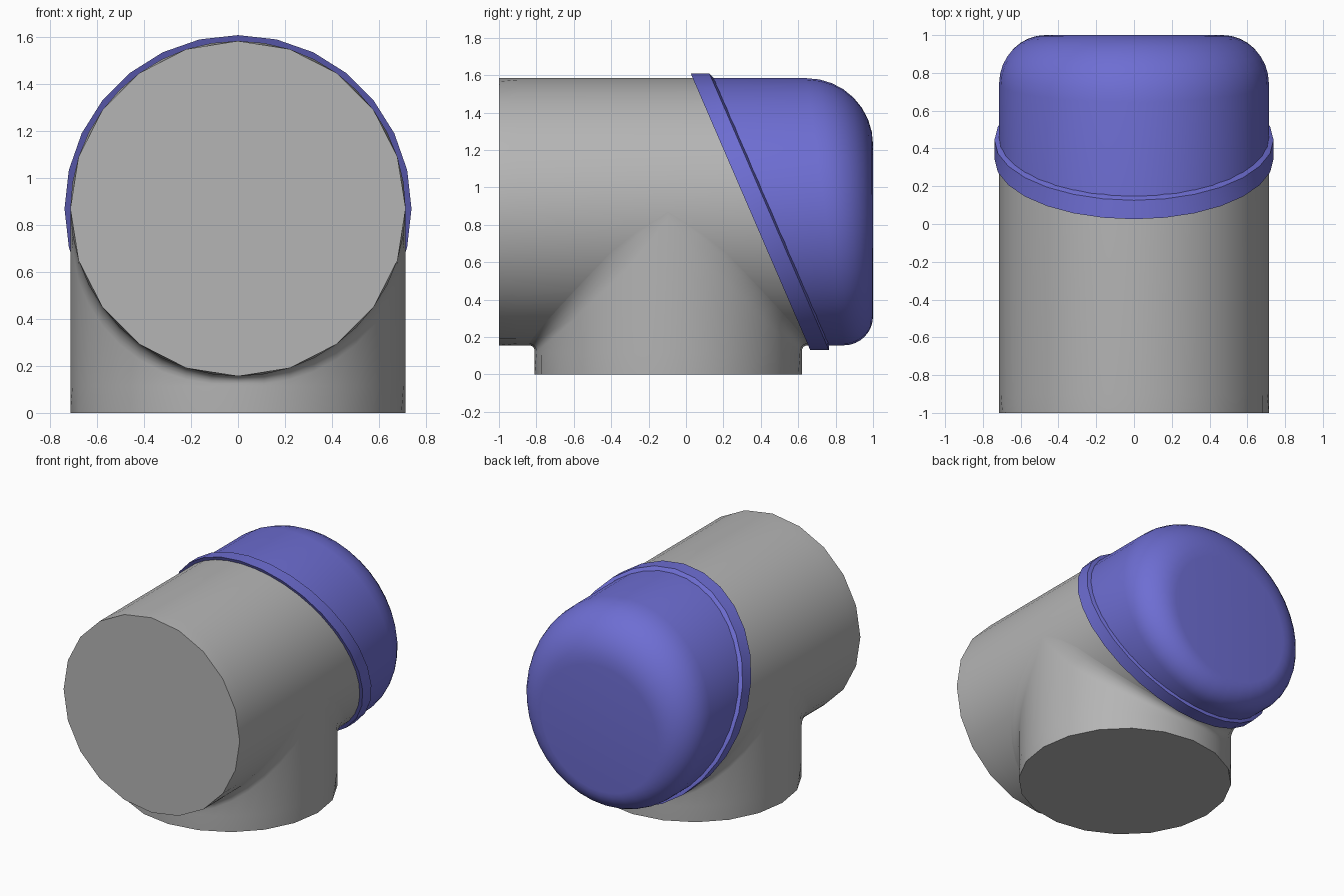
import bpy, bmesh, math

if "Cube" in bpy.data.objects:
    bpy.data.objects.remove(bpy.data.objects["Cube"], do_unlink=True)

R, ZC, YB = 0.714, 0.87, -0.095      # pipe radius, pipe axis height, branch axis
SIDES = 40
SLOPE = 0.432                        # slant of the cap joint


def material(name, rgb):
    m = bpy.data.materials.new(name)
    m.use_nodes = True
    m.diffuse_color = (*rgb, 1)
    m.node_tree.nodes["Principled BSDF"].inputs["Base Color"].default_value = (*rgb, 1)
    return m


grey = material("pipe grey", (0.46, 0.46, 0.46))
blue = material("cap blue", (0.155, 0.155, 0.65))


def loft(name, rings, mat, caps=True, loop=False):
    """Skin a list of equal-length rings of points."""
    bm = bmesh.new()
    rows = [[bm.verts.new(p) for p in ring] for ring in rings]
    n = len(rows[0])
    pairs = list(zip(rows, rows[1:])) + ([(rows[-1], rows[0])] if loop else [])
    for a, b in pairs:
        for i in range(n):
            j = (i + 1) % n
            bm.faces.new((a[i], a[j], b[j], b[i]))
    if caps:
        bm.faces.new(rows[0])
        bm.faces.new(rows[-1])
    bmesh.ops.recalc_face_normals(bm, faces=bm.faces)
    me = bpy.data.meshes.new(name)
    bm.to_mesh(me)
    bm.free()
    me.materials.append(mat)
    ob = bpy.data.objects.new(name, me)
    bpy.context.collection.objects.link(ob)
    bpy.ops.object.select_all(action='DESELECT')
    ob.select_set(True)
    bpy.context.view_layer.objects.active = ob
    bpy.ops.object.shade_smooth_by_angle(angle=math.radians(35))
    return ob


def angles(n):
    return [2 * math.pi * i / n + math.pi / 2 for i in range(n)]


def chord(i):
    """Flatten every second point so an end ring has half as many sides."""
    return math.cos(math.pi / 20) if i % 2 else 1.0


def joint_y(z, offset):
    """Slanted plane where the cap meets the pipe."""
    return 0.025 + offset + (1.61 - z) * SLOPE


def slanted_ring(r, offset, n):
    pts = []
    for a in angles(n):
        z = ZC + r * math.sin(a)
        pts.append((r * math.cos(a), joint_y(z, offset), z))
    return pts


# Horizontal pipe: coarse open end, round body, slanted back end inside the cap
front = [(R * chord(i) * math.cos(a), -1.0, ZC + R * chord(i) * math.sin(a))
         for i, a in enumerate(angles(SIDES))]
body = [(R * math.cos(a), -0.9, ZC + R * math.sin(a)) for a in angles(SIDES)]
loft("main_pipe", [front, body, slanted_ring(R, 0.05, SIDES)], grey)

# Vertical branch: follows the underside of the pipe with a small fillet
STEPS = 5
rings = [[] for _ in range(STEPS + 3)]
for i, a in enumerate(angles(SIDES)):
    c, s = math.cos(a), math.sin(a)
    x, y, zi = R * c, R * s, ZC - R * abs(s)
    side = 0 if abs(s) < 1e-6 else math.copysign(1, s)
    f = min(0.03 + 0.06 * abs(c), 0.03 + 0.2 * abs(s))
    k = chord(i)
    rings[0].append((x * k, YB + y * k, 0))
    rings[1].append((x, YB + y, min(0.115, zi - f - 0.005)))
    for t in range(STEPS + 1):
        u = math.pi / 2 * t / STEPS
        rings[2 + t].append((x, YB + y + side * f * (1 - math.cos(u)),
                             zi - f + f * math.sin(u)))
loft("branch_pipe", rings, grey)

# Raised slanted rim of the cap
rim = [slanted_ring(r, o, 28) for r, o in
       ((0.695, 0.0), (0.739, 0.0), (0.739, 0.10), (0.708, 0.115), (0.69, 0.115))]
loft("cap_rim", rim, blue, caps=False, loop=True)

# Domed cap: corner radius is larger at the top than at the bottom
cap = [slanted_ring(R, 0.08, SIDES)]
for t in range(9):
    u = math.pi / 2 * t / 8
    ring = []
    for a in angles(SIDES):
        k = 0.255 + 0.1 * math.sin(a)
        r = R - k * (1 - math.cos(u))
        ring.append((r * math.cos(a), 1 - k + k * math.sin(u), ZC + r * math.sin(a)))
    cap.append(ring)
loft("cap_dome", cap, blue)
